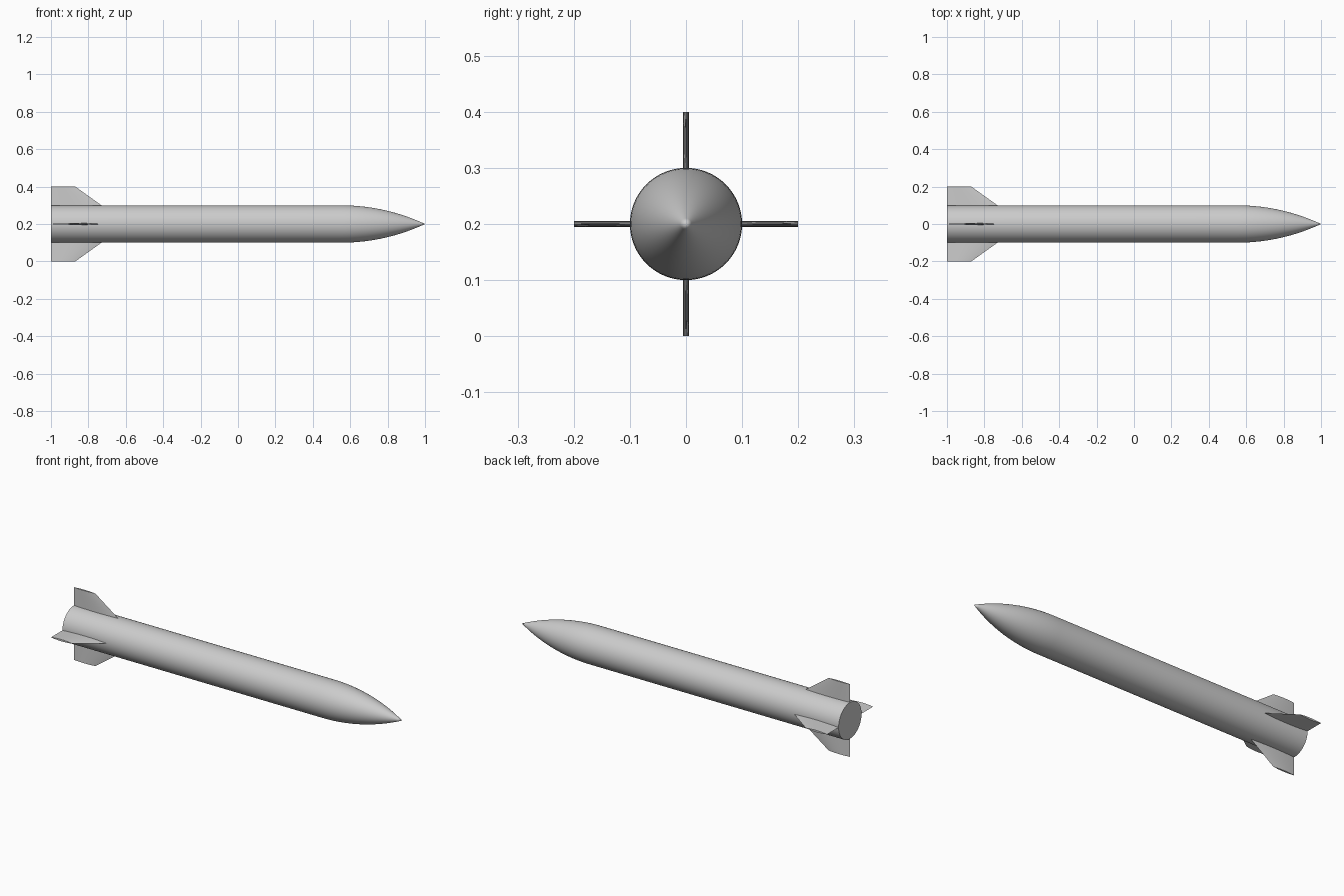
import bpy, bmesh, math
from mathutils import Matrix

cube = bpy.data.objects.get("Cube")
if cube:
    bpy.data.objects.remove(cube, do_unlink=True)

AXIS_Z = 0.2
RADIUS = 0.1
TAIL_X, NOSE_X, TIP_X = -1.0, 0.55, 1.0

grey = bpy.data.materials.new("light_grey")
grey.use_nodes = True
grey.diffuse_color = (0.6, 0.6, 0.6, 1)
grey.node_tree.nodes["Principled BSDF"].inputs["Base Color"].default_value = (0.6, 0.6, 0.6, 1)


def finish(bm, name, angle):
    """Turn a bmesh into a smooth shaded object lying on the long axis."""
    bmesh.ops.recalc_face_normals(bm, faces=bm.faces)
    mesh = bpy.data.meshes.new(name)
    bm.to_mesh(mesh)
    bm.free()
    mesh.materials.append(grey)
    obj = bpy.data.objects.new(name, mesh)
    obj.location.z = AXIS_Z
    bpy.context.collection.objects.link(obj)
    bpy.ops.object.select_all(action='DESELECT')
    obj.select_set(True)
    bpy.context.view_layer.objects.active = obj
    bpy.ops.object.shade_smooth_by_angle(angle=math.radians(angle))


def loft(bm, rings):
    """Skin closed rings of equal count."""
    for a, b in zip(rings, rings[1:]):
        for i in range(len(a)):
            j = (i + 1) % len(a)
            bm.faces.new((a[i], a[j], b[j], b[i]))


# Body tube with a tangent ogive nose
def ogive(t):
    length = TIP_X - NOSE_X
    rho = (RADIUS ** 2 + length ** 2) / (2 * RADIUS)
    return math.sqrt(rho ** 2 - (t * length) ** 2) + RADIUS - rho


SIDES, STEPS = 64, 20
profile = [(TAIL_X, RADIUS)]
for k in range(STEPS):
    t = k / STEPS
    profile.append((NOSE_X + t * (TIP_X - NOSE_X), ogive(t)))

bm = bmesh.new()
rings = []
for x, r in profile:
    angles = [2 * math.pi * i / SIDES for i in range(SIDES)]
    rings.append([bm.verts.new((x, r * math.cos(a), r * math.sin(a))) for a in angles])
loft(bm, rings)
bm.faces.new(rings[0])
tip = bm.verts.new((TIP_X, 0, 0))
for i in range(SIDES):
    bm.faces.new((rings[-1][i], rings[-1][(i + 1) % SIDES], tip))
finish(bm, "rocket_body", 40)


# Four swept tail fins with a thin lens section
def lens(chord, thickness, n=10):
    upper = [(i / n, 2 * (i / n) * (1 - i / n)) for i in range(n + 1)]
    lower = [(u, -h) for u, h in reversed(upper[1:-1])]
    return [(TAIL_X + u * chord, h * thickness) for u, h in upper + lower]


FIN_THICKNESS = 0.01
for k, side in enumerate(("top", "right", "bottom", "left")):
    bm = bmesh.new()
    rings = []
    for r, chord in ((0.09, 0.284), (0.2, 0.13)):
        rings.append([bm.verts.new((x, y, r)) for x, y in lens(chord, FIN_THICKNESS)])
    loft(bm, rings)
    for ring in rings:
        bm.faces.new(ring)
    bmesh.ops.rotate(bm, verts=bm.verts, matrix=Matrix.Rotation(k * math.pi / 2, 3, 'X'))
    finish(bm, "tail_fin_" + side, 30)
